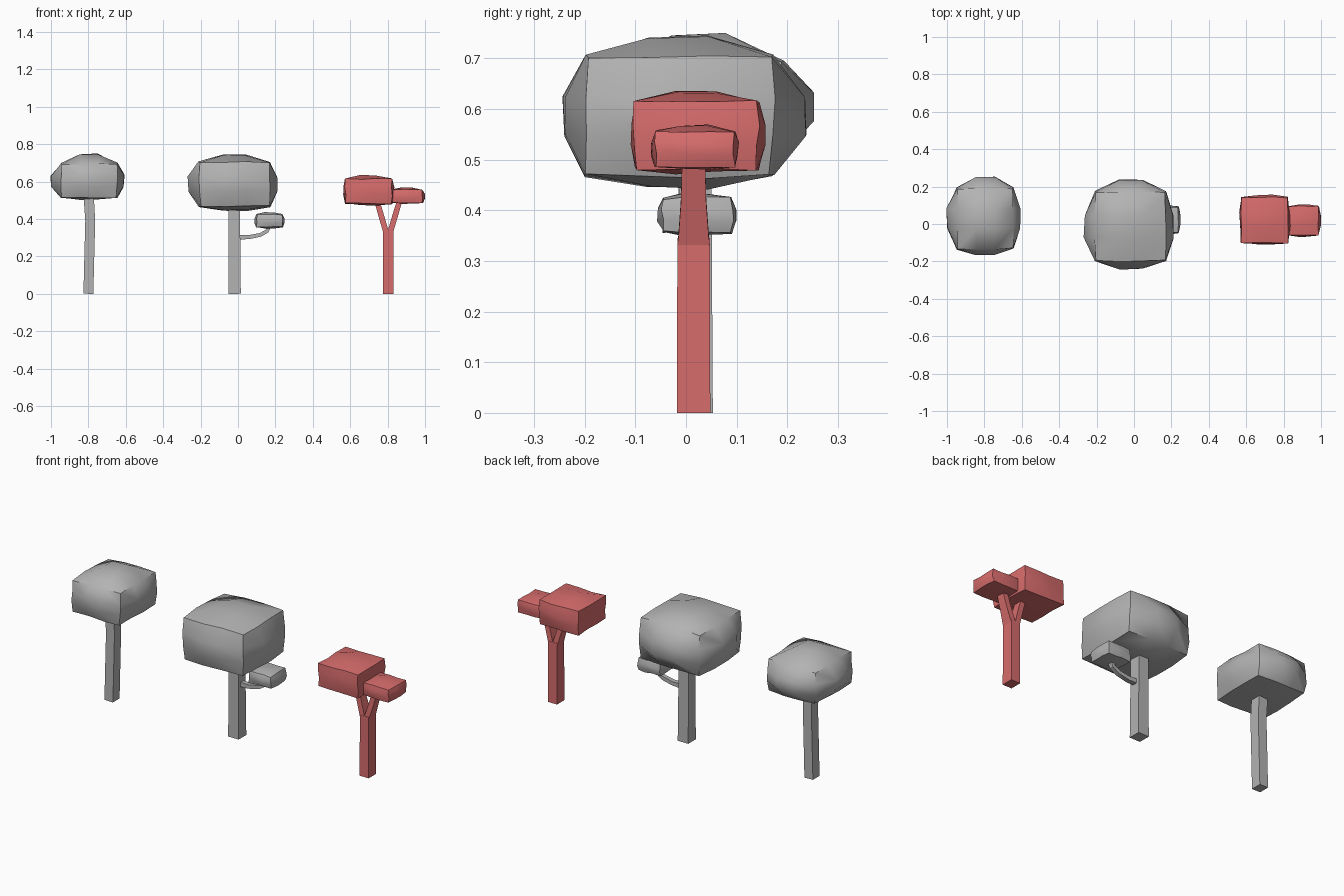
import bpy, bmesh, math, random
from mathutils import Vector

cube = bpy.data.objects.get("Cube")
if cube:
    bpy.data.objects.remove(cube)
random.seed(4)


def material(name, rgb):
    m = bpy.data.materials.new(name)
    m.use_nodes = True
    m.diffuse_color = (*rgb, 1)
    m.node_tree.nodes["Principled BSDF"].inputs["Base Color"].default_value = (*rgb, 1)
    return m


grey = material("stone grey", (0.45, 0.45, 0.45))
red = material("soft red", (0.68, 0.15, 0.15))


def finish(name, bm, mat, angle):
    bmesh.ops.recalc_face_normals(bm, faces=bm.faces)
    mesh = bpy.data.meshes.new(name)
    bm.to_mesh(mesh)
    bm.free()
    ob = bpy.data.objects.new(name, mesh)
    bpy.context.collection.objects.link(ob)
    mesh.materials.append(mat)
    bpy.ops.object.select_all(action="DESELECT")
    ob.select_set(True)
    bpy.context.view_layer.objects.active = ob
    bpy.ops.object.shade_smooth_by_angle(angle=math.radians(angle))


def crown(name, mat, low, high, bulge_low, bulge_high, jitter=0.004):
    """Box from low to high whose sides swell outwards by their own amounts."""
    bm = bmesh.new()
    bmesh.ops.create_cube(bm, size=2)
    bmesh.ops.subdivide_edges(bm, edges=bm.edges[:], cuts=2, use_grid_fill=True)
    for v in bm.verts:
        unit = v.co.copy()
        # 1 on the inner part of a side, small along its rim
        swell = [1 if abs(c) < 0.9 else 0.12 for c in unit]
        for i in range(3):
            v.co[i] = low[i] + (high[i] - low[i]) * (unit[i] + 1) / 2
            out = swell[i - 1] * swell[i - 2]
            if unit[i] > 0.9:
                v.co[i] += bulge_high[i] * out
            elif unit[i] < -0.9:
                v.co[i] -= bulge_low[i] * out
            v.co[i] += random.uniform(-jitter, jitter)
    finish(name, bm, mat, 42)


def limb(name, mat, path, y=0.015):
    """Square bar along (x, z, width, depth) stations in the xz plane."""
    bm = bmesh.new()
    pts = [Vector((p[0], 0, p[1])) for p in path]
    rings = []
    for i, p in enumerate(pts):
        along = pts[min(i + 1, len(pts) - 1)] - pts[max(i - 1, 0)]
        side = Vector((along.z, 0, -along.x)).normalized() * path[i][2] / 2
        deep = Vector((0, path[i][3] / 2, 0))
        mid = p + Vector((0, y, 0))
        rings.append([bm.verts.new(mid + side * a + deep * b)
                      for a, b in ((-1, -1), (1, -1), (1, 1), (-1, 1))])
    for a, b in zip(rings, rings[1:]):
        for k in range(4):
            n = (k + 1) % 4
            bm.faces.new((a[k], a[n], b[n], b[k]))
    bm.faces.new(rings[0])
    bm.faces.new(rings[-1])
    finish(name, bm, mat, 30)


# Right-hand tree with a bent trunk
limb("bent_trunk", grey, [(-0.8, 0, 0.053, 0.06), (-0.795, 0.2, 0.053, 0.06),
                          (-0.79, 0.39, 0.053, 0.06), (-0.8, 0.55, 0.055, 0.06)])
crown("bent_tree_crown", grey, (-0.94, -0.13, 0.515), (-0.65, 0.185, 0.69),
      (0.06, 0.035, 0.01), (0.04, 0.065, 0.058))

# Middle tree with a low side branch
limb("middle_trunk", grey, [(-0.018, 0, 0.066, 0.068), (-0.02, 0.5, 0.06, 0.062)], 0.019)
crown("middle_crown", grey, (-0.2, -0.195, 0.47), (0.165, 0.165, 0.7),
      (0.066, 0.046, 0.025), (0.044, 0.072, 0.042))
limb("side_branch", grey, [(-0.01, 0.303, 0.026, 0.03), (0.06, 0.303, 0.022, 0.026),
                           (0.12, 0.315, 0.02, 0.024), (0.155, 0.335, 0.02, 0.024),
                           (0.17, 0.37, 0.02, 0.024)], 0.02)
crown("side_branch_crown", grey, (0.1, -0.045, 0.357), (0.237, 0.09, 0.423),
      (0.01, 0.01, 0.006), (0.01, 0.01, 0.011), 0.003)

# Left-hand tree with a forked trunk
limb("forked_trunk", red, [(0.803, 0, 0.057, 0.066), (0.803, 0.345, 0.055, 0.064)])
limb("fork_inner", red, [(0.79, 0.335, 0.03, 0.062), (0.765, 0.42, 0.03, 0.05),
                         (0.742, 0.5, 0.028, 0.045)])
limb("fork_outer", red, [(0.816, 0.335, 0.03, 0.062), (0.841, 0.42, 0.03, 0.05),
                         (0.868, 0.51, 0.028, 0.045)])
crown("fork_large_crown", red, (0.575, -0.1, 0.482), (0.822, 0.14, 0.613),
      (0.01, 0.01, 0.008), (0.012, 0.014, 0.021))
crown("fork_small_crown", red, (0.828, -0.058, 0.487), (0.985, 0.095, 0.555),
      (0.008, 0.01, 0.006), (0.014, 0.008, 0.013), 0.003)
